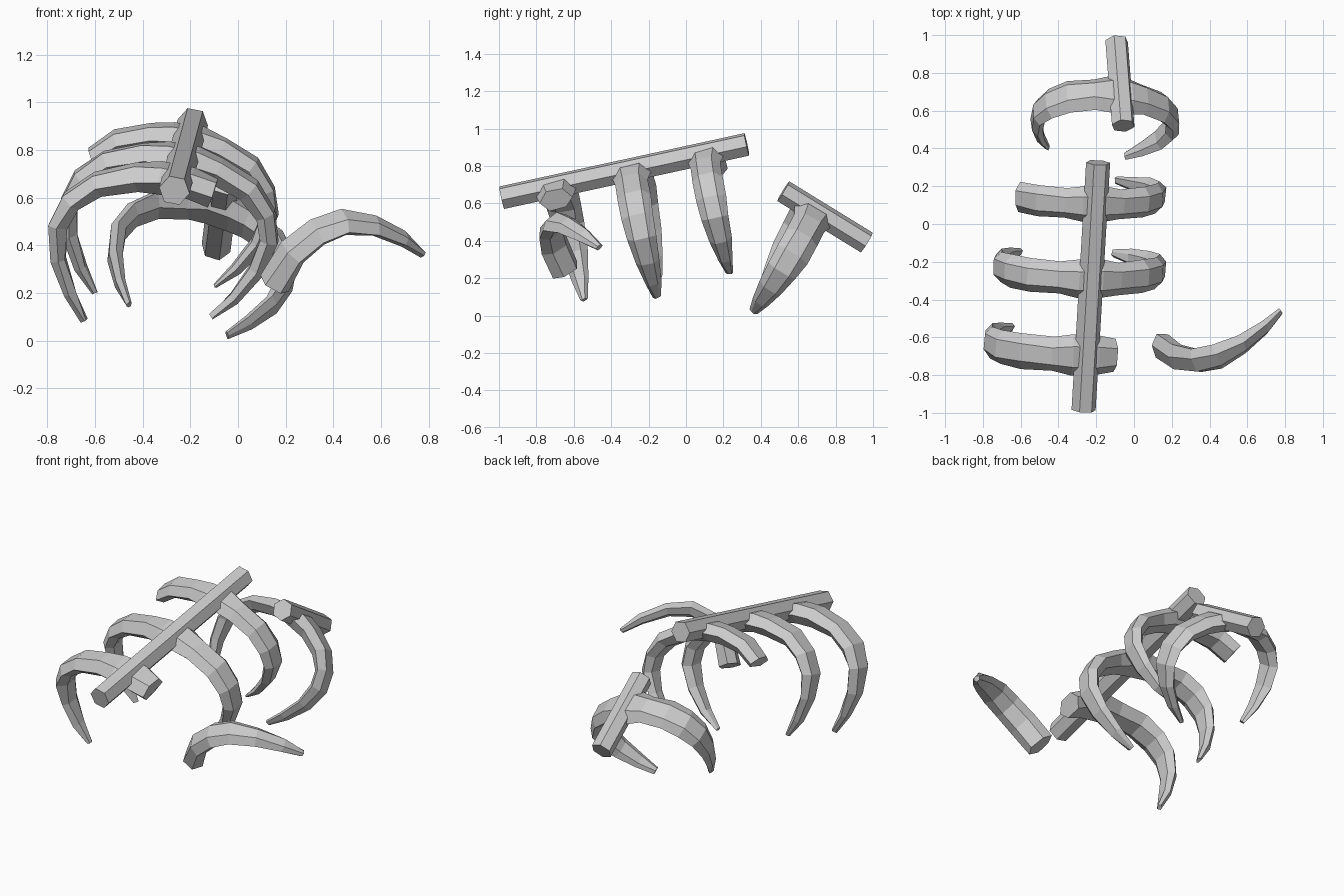
import bpy, bmesh, math, random
from mathutils import Vector, Matrix

if "Cube" in bpy.data.objects:
    bpy.data.objects.remove(bpy.data.objects["Cube"])

random.seed(4)

# One rib in its own plane: x out, z up, half width, half thickness
RIB = [(.06, -.022, .104, .054), (.155, -.04, .086, .052), (.30, -.095, .090, .046),
       (.388, -.185, .088, .041), (.422, -.29, .080, .037), (.395, -.425, .064, .031),
       (.325, -.555, .044, .024), (.248, -.65, .020, .012)]


def frame(origin, x, y, s=1.0):
    """Matrix whose y runs along the spine and x points to the right rib."""
    y = Vector(y).normalized()
    x = Vector(x)
    x = (x - y * x.dot(y)).normalized()
    z = x.cross(y)
    m = Matrix((x, y, z)).transposed().to_4x4()
    return Matrix.Translation(Vector(origin)) @ m @ Matrix.Scale(s, 4)


def loft(name, rings):
    """Closed tube through rings of equal length."""
    bm = bmesh.new()
    vs = [[bm.verts.new(p) for p in r] for r in rings]
    n = len(vs[0])
    for a, b in zip(vs, vs[1:]):
        for i in range(n):
            bm.faces.new((a[i], a[(i + 1) % n], b[(i + 1) % n], b[i]))
    bm.faces.new(vs[0])
    bm.faces.new(vs[-1])
    bmesh.ops.recalc_face_normals(bm, faces=bm.faces)
    me = bpy.data.meshes.new(name)
    bm.to_mesh(me)
    bm.free()
    ob = bpy.data.objects.new(name, me)
    bpy.context.collection.objects.link(ob)
    return ob


def rib(name, m, path):
    """Flattened six-sided tube along a path in the local xz plane."""
    rings = []
    for i, (px, pz, w, t) in enumerate(path):
        a, b = path[max(i - 1, 0)], path[min(i + 1, len(path) - 1)]
        n = Vector((-(b[1] - a[1]), 0, b[0] - a[0])).normalized()
        ring = []
        for u, v in ((1, 0), (.5, 1), (-.5, 1), (-1, 0), (-.5, -1), (.5, -1)):
            j = Vector([random.uniform(-.004, .004) for _ in range(3)])
            ring.append(m @ (Vector((px, u * w, pz)) + n * v * t + j))
        rings.append(ring)
    return loft(name, rings)


def rib_pair(name, m, left=8, right=8, sx=1.0, sw=1.0):
    """Both ribs as one arch; left and right give the points kept per side."""
    path = [(x * sx, z, w * sw, t) for x, z, w, t in RIB]
    l = [(-x, z, w, t) for x, z, w, t in path[:left]][::-1]
    return rib(name, m, l + path[:right])


def spine(name, a, b, x, r):
    a, b = Vector(a), Vector(b)
    m = frame((0, 0, 0), x, b - a)
    ring = [m @ Vector((r * math.cos(k * math.pi / 3), 0, r * math.sin(k * math.pi / 3)))
            for k in range(6)]
    return loft(name, [[c + p for p in ring] for c in (a, b)])


def fuse(body, parts):
    """Union the parts into the body."""
    for p in parts:
        mod = body.modifiers.new("union", 'BOOLEAN')
        mod.operation = 'UNION'
        mod.solver = 'EXACT'
        mod.object = p
    dg = bpy.context.evaluated_depsgraph_get()
    me = bpy.data.meshes.new_from_object(body.evaluated_get(dg))
    body.modifiers.clear()
    body.data = me
    for p in parts:
        bpy.data.objects.remove(p)


# Long spine section with three rib pairs, two of them broken on one side
A, B, X = Vector((-.267, -.985, .63)), Vector((-.19, .325, .915)), Vector((.98, 0, -.19))


def station(y, s):
    p = A.lerp(B, (y - A.y) / (B.y - A.y))
    return frame(p - Vector((.008, 0, 0)), X, B - A, s)


main = spine("long_spine_with_ribs", A, B, X, .065)
fuse(main, [rib_pair("back_ribs", station(.10, .95), left=4),
            rib_pair("middle_ribs", station(-.295, 1.01)),
            rib_pair("front_ribs", station(-.70, 1.06), right=2)])

# Short fallen spine section with one whole rib pair
C, D, X2 = Vector((-.057, .52, .665)), Vector((-.092, .967, .39)), Vector((.45, -.05, -.14))
short = spine("short_spine_with_ribs", C, D, X2, .063)
fuse(short, [rib_pair("fallen_ribs", frame(C.lerp(D, .38), X2, D - C, .91),
                      sx=.96, sw=1.18)])

# Loose broken rib lying to the right
start, tip = Vector((.15, -.645, .24)), Vector((.775, -.465, .365))
c = (tip - start).normalized()
b = Vector((0, -.135, .19))
b = (b - c * b.dot(c)).normalized()
x, z = c * .151 + b * .988, c * -.988 + b * .151
s = 1.07
rib("loose_rib", frame(start - x * .155 * s + z * .04 * s, x, z.cross(x), s),
    [(px, pz, w * .9, t) for px, pz, w, t in RIB[1:]])
